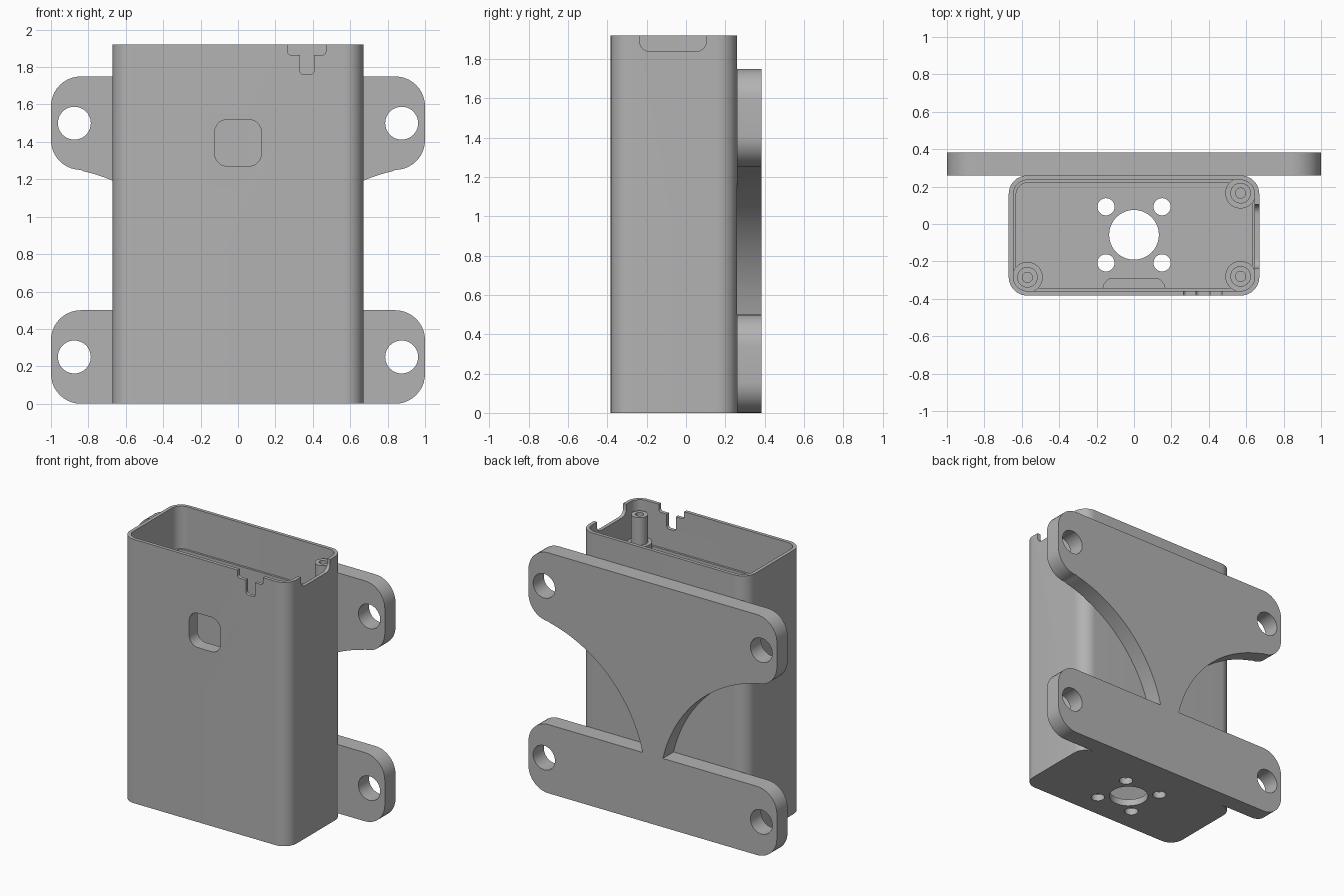
import bpy, bmesh
from math import sin, cos, radians

if "Cube" in bpy.data.objects:
    bpy.data.objects.remove(bpy.data.objects["Cube"], do_unlink=True)

grey = bpy.data.materials.new("plain_grey")
grey.use_nodes = True
colour = (0.45, 0.45, 0.45, 1)
grey.diffuse_color = colour
grey.node_tree.nodes["Principled BSDF"].inputs["Base Color"].default_value = colour


def arc(cx, cy, r, start, end, n=10):
    angles = [radians(start + (end - start) * i / n) for i in range(n + 1)]
    return [(cx + r * cos(a), cy + r * sin(a)) for a in angles]


def rounded(u0, u1, v0, v1, r):
    return (arc(u1 - r, v0 + r, r, -90, 0) + arc(u1 - r, v1 - r, r, 0, 90)
            + arc(u0 + r, v1 - r, r, 90, 180) + arc(u0 + r, v0 + r, r, 180, 270))


def circle(u, v, r):
    return arc(u, v, r, 0, 360, 40)[:-1]


def prism(name, outline, axis, lo, hi):
    """Extrude a flat outline along one axis."""
    place = {"X": lambda u, v, d: (d, u, v),
             "Y": lambda u, v, d: (u, d, v),
             "Z": lambda u, v, d: (u, v, d)}[axis]
    bm = bmesh.new()
    face = bm.faces.new([bm.verts.new(place(u, v, lo)) for u, v in outline])
    new = bmesh.ops.extrude_face_region(bm, geom=[face])["geom"]
    shift = place(0, 0, hi - lo)
    bmesh.ops.translate(bm, vec=shift, verts=[g for g in new if isinstance(g, bmesh.types.BMVert)])
    bmesh.ops.recalc_face_normals(bm, faces=bm.faces)
    mesh = bpy.data.meshes.new(name)
    bm.to_mesh(mesh)
    bm.free()
    mesh.materials.append(grey)
    obj = bpy.data.objects.new(name, mesh)
    bpy.context.collection.objects.link(obj)
    return obj


def select(obj):
    bpy.ops.object.select_all(action="DESELECT")
    obj.select_set(True)
    bpy.context.view_layer.objects.active = obj


def combine(target, outline, axis, lo, hi, operation="DIFFERENCE"):
    """Cut a prism out of the target, or join one to it."""
    tool = prism("tool", outline, axis, lo, hi)
    tool.hide_render = True
    select(target)
    mod = target.modifiers.new("combine", "BOOLEAN")
    mod.operation, mod.object, mod.solver = operation, tool, "EXACT"
    bpy.ops.object.modifier_apply(modifier=mod.name)
    bpy.data.objects.remove(tool, do_unlink=True)


# Open-topped housing with a thinner upper wall
left, front, back, top, step = 0.67, -0.383, 0.26, 1.92, 1.61
floor = 0.05


def wall_outline(inset):
    return rounded(-left + inset, left - inset, front + inset, back - inset, 0.1 - inset)


housing = prism("housing", wall_outline(0), "Z", 0, top)
combine(housing, wall_outline(0.04), "Z", floor, step + 0.05)
combine(housing, wall_outline(0.025), "Z", step, top + 0.1)

# Window surround on the inside of the front wall
surround = prism("window_surround",
                 [(-0.17, -0.36), (0.17, -0.36), (0.165, -0.325), (0.14, -0.295),
                  (0.12, -0.288), (-0.12, -0.288), (-0.14, -0.295), (-0.165, -0.325)],
                 "Z", 1.23, 1.56)
window = rounded(-0.125, 0.125, 1.27, 1.52, 0.07)
for part in (housing, surround):
    combine(part, window, "Y", -0.5, -0.2)

# Notches in the rim: stepped slot in front, wide one on the left side
combine(housing, rounded(0.265, 0.47, 1.865, 2.1, 0.02), "Y", -0.5, -0.3)
combine(housing, rounded(0.332, 0.406, 1.76, 2.1, 0.02), "Y", -0.5, -0.3)
combine(housing, rounded(-0.235, 0.103, 1.84, 2.1, 0.05), "X", 0.6, 0.8)

# Round openings in the floor
combine(housing, circle(0, -0.058, 0.133), "Z", -0.1, 0.2)
for x in (-0.15, 0.15):
    for y in (-0.208, 0.092):
        combine(housing, circle(x, y, 0.046), "Z", -0.1, 0.2)

# Stepped screw posts in three corners
posts = []
for name, x, y, height in (("front_left_post", 0.57, -0.28, 1.85),
                           ("back_left_post", 0.57, 0.165, 1.85),
                           ("front_right_post", -0.57, -0.285, 1.75)):
    post = prism(name, circle(x, y, 0.082), "Z", floor - 0.01, 1.65)
    combine(post, circle(x, y, 0.055), "Z", 1.6, height, "UNION")
    combine(post, circle(x, y, 0.027), "Z", 1.4, 2)
    posts.append(post)

# Mounting plate: straight lower bar and an upper bar joined by a curved web
half = (arc(0.84, 0.16, 0.16, -90, 0) + arc(0.84, 0.34, 0.16, 0, 90)
        + arc(1.055, 0.27, 1.0, 166.7, 103, 28)
        + arc(0.84, 1.41, 0.16, -90, 0) + arc(0.84, 1.59, 0.16, 0, 90))
plate = prism("mounting_plate", half + [(-x, z) for x, z in reversed(half)], "Y", back, 0.383)
for x in (-0.875, 0.875):
    for z in (0.25, 1.5):
        combine(plate, circle(x, z, 0.088), "Y", 0.1, 0.5)

for obj in [housing, surround, plate] + posts:
    select(obj)
    bpy.ops.object.shade_smooth_by_angle(angle=radians(30))
